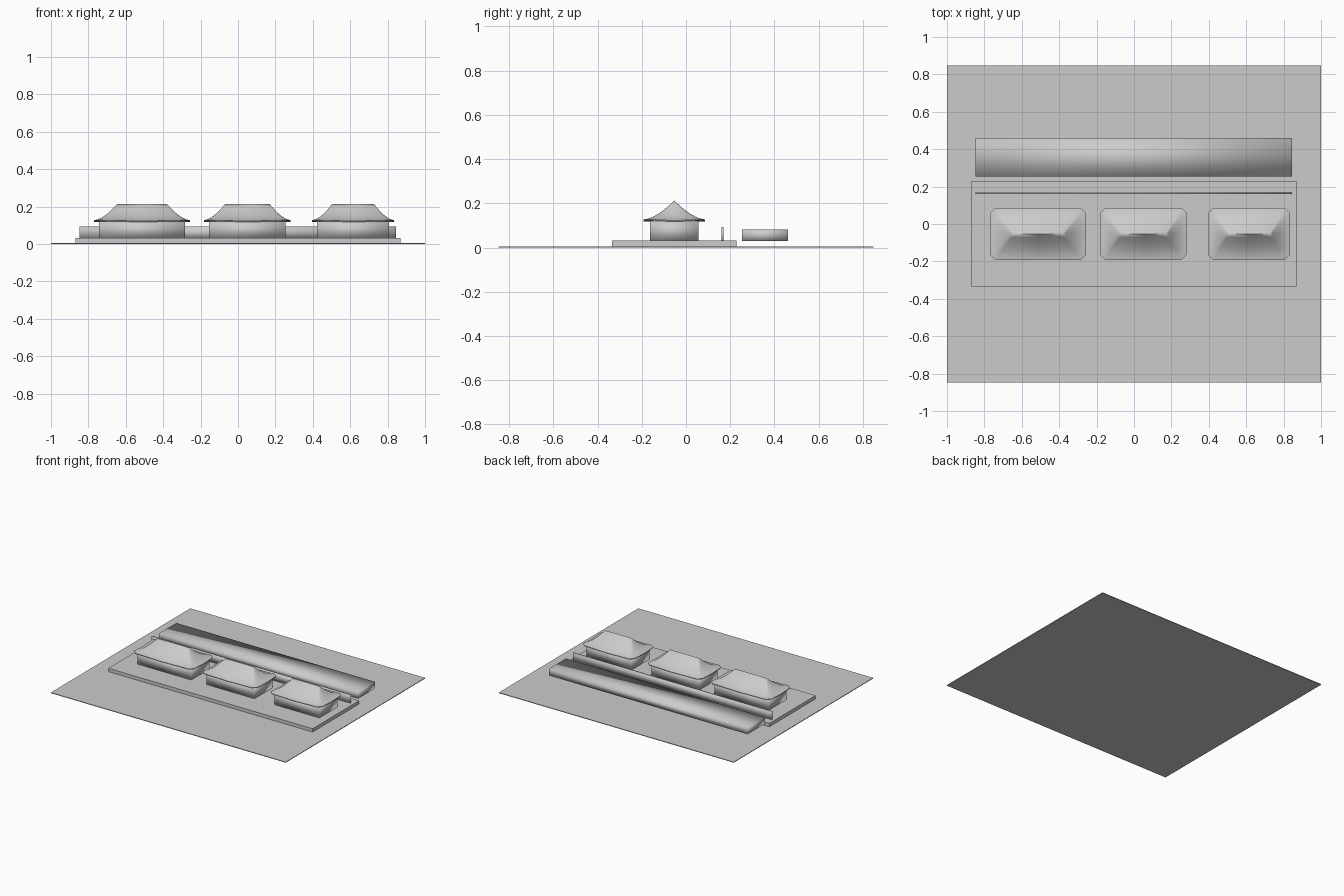
import bpy, bmesh

if "Cube" in bpy.data.objects:
    bpy.data.objects.remove(bpy.data.objects["Cube"])

# One plain grey for everything
grey = bpy.data.materials.new("warm_grey")
grey.diffuse_color = (0.6, 0.6, 0.6, 1)
grey.use_nodes = True
grey.node_tree.nodes["Principled BSDF"].inputs["Base Color"].default_value = grey.diffuse_color


def finish(name, bm, smooth):
    bmesh.ops.recalc_face_normals(bm, faces=bm.faces[:])
    for f in bm.faces:
        f.smooth = smooth
    mesh = bpy.data.meshes.new(name)
    bm.to_mesh(mesh)
    bm.free()
    mesh.materials.append(grey)
    obj = bpy.data.objects.new(name, mesh)
    bpy.context.collection.objects.link(obj)
    return obj


def box(name, x0, x1, y0, y1, z0, z1, smooth=False):
    bm = bmesh.new()
    bmesh.ops.create_cube(bm, size=1)
    for v in bm.verts:
        v.co = ((x0 + x1) / 2 + v.co.x * (x1 - x0),
                (y0 + y1) / 2 + v.co.y * (y1 - y0),
                (z0 + z1) / 2 + v.co.z * (z1 - z0))
    return finish(name, bm, smooth)


def roof(name, cx, cy, ridge, eave_x, eave_y):
    """Concave hipped roof with clipped, slightly raised eave corners."""
    bm = bmesh.new()
    # Spread from ridge to eave, height; the last two rings form the underside
    profile = [(0, .213), (.12, .197), (.25, .181), (.4, .164), (.55, .150),
               (.7, .139), (.85, .131), (1, .127), (1, .122), (.8, .121)]
    rings = []
    for f, z in profile:
        hx, hy, c = ridge + f * (eave_x - ridge), f * eave_y, .028 * f
        sag = .005 * f * f
        quarter = [(hx, 0, sag), (hx, hy - c, 0), (hx - c, hy, 0)]
        pts = quarter + [(0, hy, sag)]
        pts += [(-x, y, s) for x, y, s in reversed(quarter)]
        pts += [(-x, -y, s) for x, y, s in quarter[1:]]
        pts += [(0, -hy, sag)]
        pts += [(x, -y, s) for x, y, s in reversed(quarter[1:])]
        rings.append([bm.verts.new((cx + x, cy + y, z - s)) for x, y, s in pts])
    n = len(rings[0])
    for a, b in zip(rings, rings[1:]):
        for i in range(n):
            j = (i + 1) % n
            bm.faces.new((a[i], a[j], b[j], b[i]))
    bm.faces.new(rings[-1])
    bmesh.ops.remove_doubles(bm, verts=bm.verts[:], dist=1e-5)
    obj = finish(name, bm, True)
    bpy.ops.object.select_all(action='DESELECT')
    obj.select_set(True)
    bpy.context.view_layer.objects.active = obj
    bpy.ops.object.shade_smooth_by_angle(angle=1.1)


# Ground and raised terrace
box("ground", -1, 1, -.848, .848, 0, .005)
box("terrace", -.87, .87, -.335, .229, .004, .031)

# Three halls: centre x, half widths of body, ridge and eave
HALL_Y = -.053
halls = [("left", -.513, .229, .133, .256),
         ("middle", .05, .204, .120, .232),
         ("right", .615, .192, .112, .219)]
for side, cx, body, ridge, eave in halls:
    box(side + "_hall_walls", cx - body, cx + body,
        HALL_Y - .11, HALL_Y + .11, .03, .121, True)
    roof(side + "_hall_roof", cx, HALL_Y, ridge, eave, .139)

# Thin screen wall and long block behind the halls
box("screen_wall", -.848, .845, .161, .170, .03, .093, True)
box("rear_block", -.848, .845, .253, .461, .03, .081, True)
